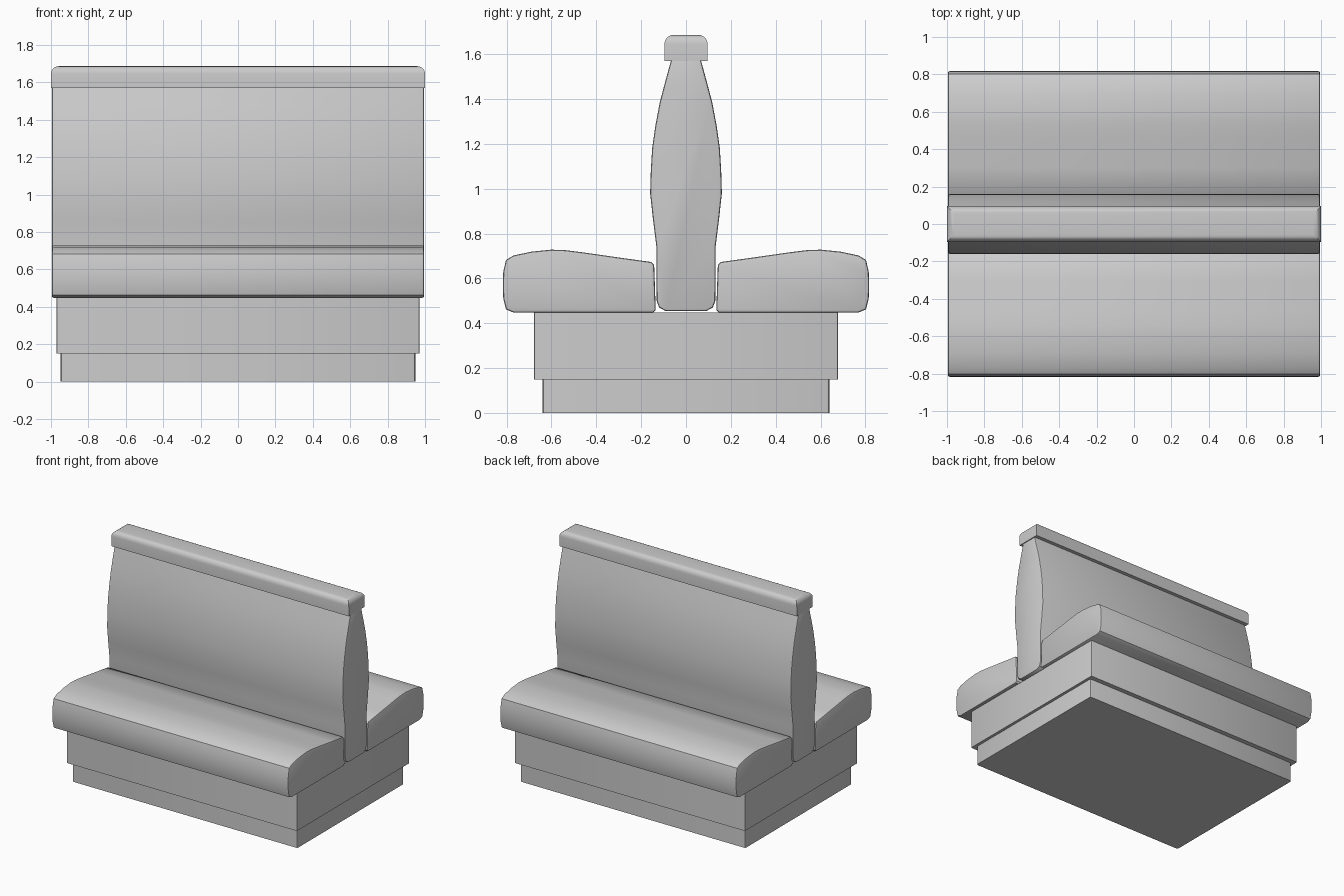
import bpy, bmesh
from math import radians

if "Cube" in bpy.data.objects:
    bpy.data.objects.remove(bpy.data.objects["Cube"])


def finish(name, bm):
    bmesh.ops.recalc_face_normals(bm, faces=bm.faces)
    me = bpy.data.meshes.new(name)
    bm.to_mesh(me)
    bm.free()
    me.shade_smooth()
    me.set_sharp_from_angle(angle=radians(35))
    ob = bpy.data.objects.new(name, me)
    bpy.context.collection.objects.link(ob)
    return ob


def extrude_profile(name, pts, half_x, bevel=0.01):
    """Sweep a (y, z) profile along x and round the rims of both ends."""
    bm = bmesh.new()
    face = bm.faces.new([bm.verts.new((-half_x, y, z)) for y, z in pts])
    res = bmesh.ops.extrude_face_region(bm, geom=[face], use_keep_orig=True)
    new = [v for v in res["geom"] if isinstance(v, bmesh.types.BMVert)]
    bmesh.ops.translate(bm, verts=new, vec=(2 * half_x, 0, 0))
    bmesh.ops.recalc_face_normals(bm, faces=bm.faces)
    rims = [e for e in bm.edges if abs(e.verts[0].co.x - e.verts[1].co.x) < 1e-5]
    bmesh.ops.bevel(bm, geom=rims, offset=bevel, segments=2, profile=0.5, affect="EDGES")
    return finish(name, bm)


def box(name, hx, hy, z0, z1, bevel, segments, pick):
    """Box with the edges chosen by pick(a, b) rounded."""
    bm = bmesh.new()
    bmesh.ops.create_cube(bm, size=2)
    for v in bm.verts:
        v.co = (v.co.x * hx, v.co.y * hy, z0 if v.co.z < 0 else z1)
    edges = [e for e in bm.edges if pick(e.verts[0].co, e.verts[1].co)]
    bmesh.ops.bevel(bm, geom=edges, offset=bevel, segments=segments, profile=0.5, affect="EDGES")
    return finish(name, bm)


def vertical(a, b):
    return abs(a.z - b.z) > 0.01


# Recessed plinth and base box
box("plinth", 0.948, 0.64, 0, 0.152, 0.012, 2, vertical)
box("base", 0.97, 0.677, 0.15, 0.447, 0.006, 2, vertical)

# Two seat cushions, mirrored front to back
seat = [(0.145, 0.448), (0.77, 0.448), (0.803, 0.462), (0.815, 0.51),
        (0.817, 0.57), (0.815, 0.63), (0.803, 0.682), (0.77, 0.702),
        (0.69, 0.719), (0.60, 0.728), (0.54, 0.726), (0.46, 0.716),
        (0.30, 0.693), (0.155, 0.673), (0.142, 0.66), (0.135, 0.46)]
for name, s in (("front_seat", -1), ("rear_seat", 1)):
    extrude_profile(name, [(s * y, z) for y, z in seat], 0.995)

# Shared padded backrest
half = [(0.09, 0.454), (0.12, 0.47), (0.131, 0.50), (0.132, 0.74),
        (0.147, 0.86), (0.16, 0.98), (0.157, 1.08), (0.151, 1.18),
        (0.136, 1.285), (0.117, 1.385), (0.092, 1.48), (0.066, 1.575)]
extrude_profile("backrest", half + [(-y, z) for y, z in reversed(half)], 0.995)

# Top rail with rounded upper edges
box("top_rail", 1.0, 0.096, 1.57, 1.686, 0.04, 5,
    lambda a, b: a.z > 1.6 and b.z > 1.6)
